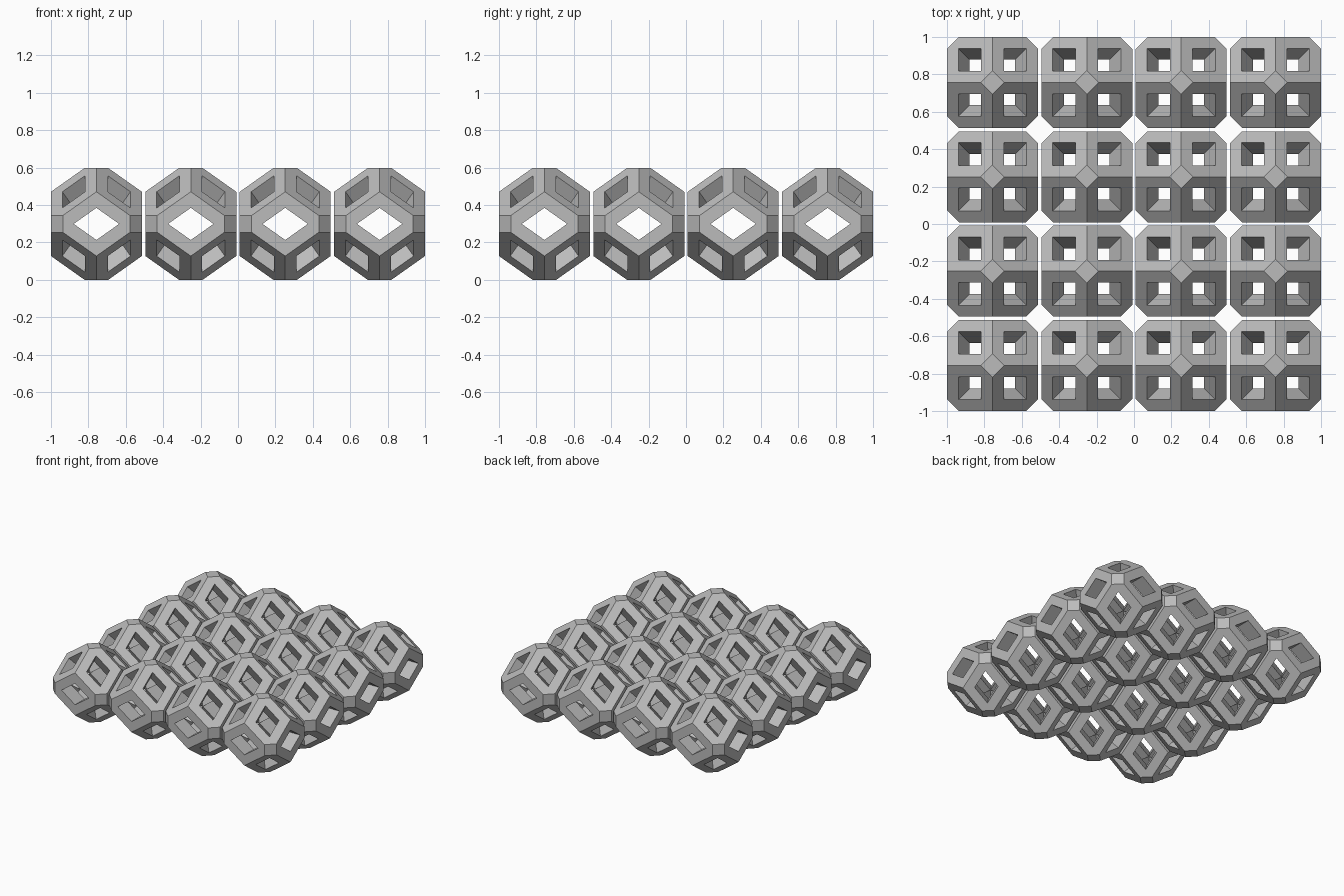
import bpy, bmesh, math
from itertools import combinations, product
from mathutils import Vector, Matrix

cube = bpy.data.objects.get("Cube")
if cube:
    bpy.data.objects.remove(cube)

INRADIUS = 0.243      # half the width of a cell
HALF_HEIGHT = 0.299   # half the height after the tips are cut
PITCH = (2 - 2 * INRADIUS) / 3
HOLE = 0.5            # window size relative to its face
CUT = 2 * (1 - HALF_HEIGHT / (INRADIUS * math.sqrt(2)))

grey = bpy.data.materials.new("light_grey")
grey.use_nodes = True
colour = (0.5, 0.5, 0.5, 1)
grey.diffuse_color = colour
grey.node_tree.nodes["Principled BSDF"].inputs["Base Color"].default_value = colour


def axis_vector(axis, value):
    v = Vector((0, 0, 0))
    v[axis] = value
    return v


def build_cell_mesh():
    bm = bmesh.new()

    def face(*points):
        bm.faces.new([bm.verts.new(p) for p in points])

    # Rhombic faces: a frame around a window, and window walls to the hollow core
    for (i, j), si, sj in product(combinations(range(3), 2), (-1, 1), (-1, 1)):
        k = 3 - i - j
        centre = axis_vector(i, si) + axis_vector(j, sj)
        corners = [centre + axis_vector(k, 1), centre + axis_vector(k, -1)]
        tips = [axis_vector(i, 2 * si), axis_vector(j, 2 * sj)]

        def rim(p):
            return centre.lerp(p, HOLE)

        for tip in tips:
            cuts = [tip.lerp(c, CUT) for c in corners]
            face(cuts[0], cuts[1], rim(tip))
            for corner, cut in zip(corners, cuts):
                face(corner, cut, rim(tip), rim(corner))
                face(rim(corner), rim(tip), tip * HOLE, corner * HOLE)

    # Square caps on the six cut tips
    for axis, sign in product(range(3), (-1, 1)):
        tip = axis_vector(axis, 2 * sign)
        u, v = [a for a in range(3) if a != axis]
        ring = []
        for su, sv in ((1, 1), (-1, 1), (-1, -1), (1, -1)):
            corner = axis_vector(axis, sign) + axis_vector(u, su) + axis_vector(v, sv)
            ring.append(tip.lerp(corner, CUT))
        face(*ring)

    bmesh.ops.remove_doubles(bm, verts=bm.verts, dist=0.0001)
    bmesh.ops.recalc_face_normals(bm, faces=bm.faces)
    bm.transform(Matrix.Rotation(math.pi / 4, 4, "Z") @ Matrix.Scale(INRADIUS / math.sqrt(2), 4))
    mesh = bpy.data.meshes.new("lattice_cell")
    bm.to_mesh(mesh)
    bm.free()
    mesh.materials.append(grey)
    return mesh


# Four by four grid of identical open cells
cell = build_cell_mesh()
for row, col in product(range(4), repeat=2):
    obj = bpy.data.objects.new(f"lattice_cell_{row + 1}_{col + 1}", cell)
    obj.location = ((col - 1.5) * PITCH, (row - 1.5) * PITCH, HALF_HEIGHT)
    bpy.context.collection.objects.link(obj)
